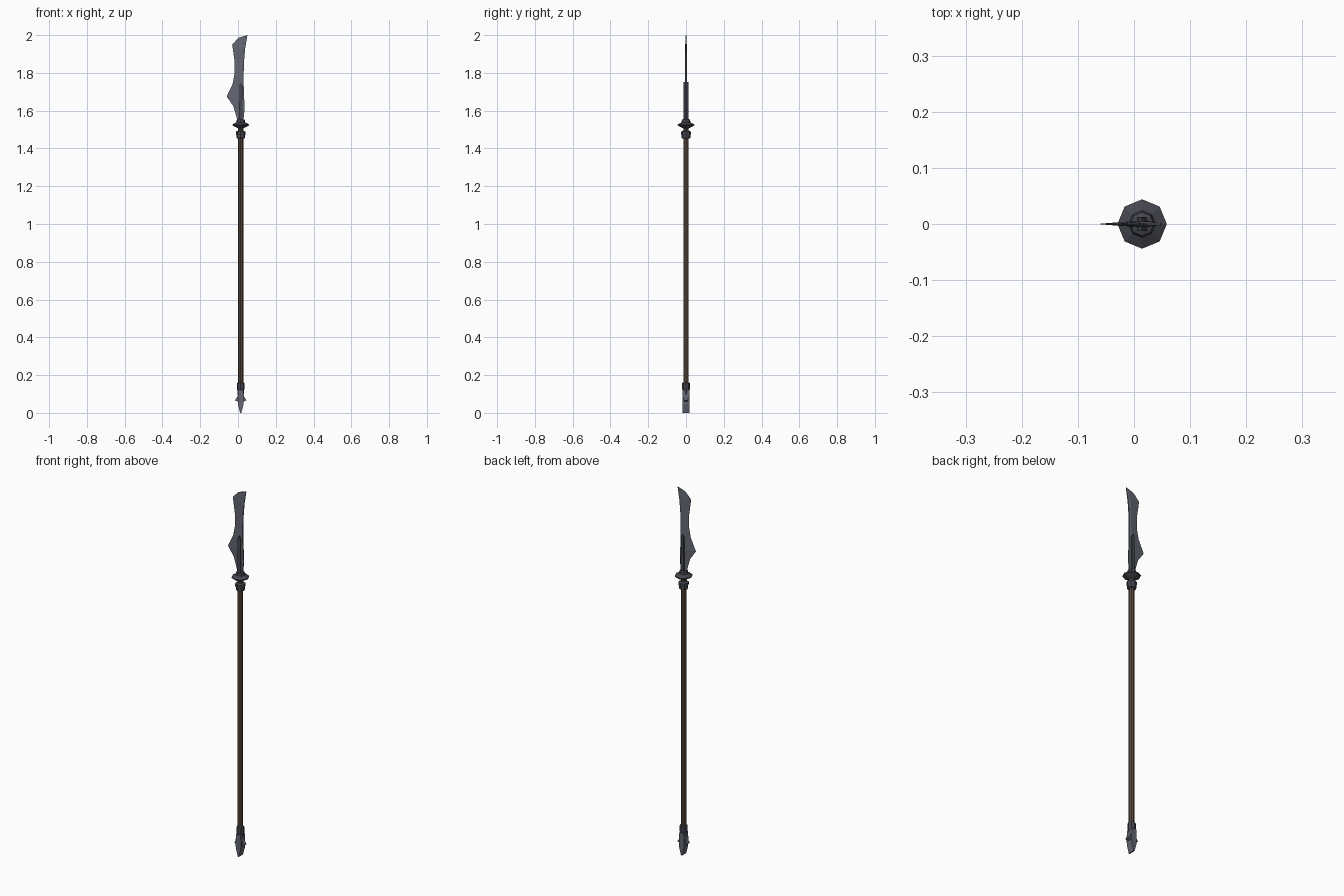
import bpy, bmesh, math

if "Cube" in bpy.data.objects:
    bpy.data.objects.remove(bpy.data.objects["Cube"])

CX = 0.0145  # pole axis in x


def material(name, rgb):
    m = bpy.data.materials.new(name)
    m.diffuse_color = (*rgb, 1)
    m.use_nodes = True
    m.node_tree.nodes["Principled BSDF"].inputs["Base Color"].default_value = m.diffuse_color
    return m


STEEL = material("blade steel", (0.125, 0.135, 0.165))
IRON = material("dark iron", (0.060, 0.062, 0.078))
WOOD = material("brown wood", (0.105, 0.070, 0.048))


def finish(name, bm, mat):
    bmesh.ops.recalc_face_normals(bm, faces=bm.faces)
    me = bpy.data.meshes.new(name)
    bm.to_mesh(me)
    bm.free()
    me.materials.append(mat)
    ob = bpy.data.objects.new(name, me)
    bpy.context.collection.objects.link(ob)
    return ob


def loft(name, rings, mat):
    """Bridge equal-length closed rings and cap both ends."""
    bm = bmesh.new()
    rows = [[bm.verts.new(p) for p in ring] for ring in rings]
    n = len(rows[0])
    for a, b in zip(rows, rows[1:]):
        for i in range(n):
            j = (i + 1) % n
            bm.faces.new((a[i], a[j], b[j], b[i]))
    bm.faces.new(rows[0])
    bm.faces.new(rows[-1])
    return finish(name, bm, mat)


def lathe(name, profile, mat, sides=8):
    angles = [2 * math.pi * i / sides for i in range(sides)]
    return loft(name, [[(CX + r * math.cos(a), r * math.sin(a), z)
                        for a in angles] for r, z in profile], mat)


def plate(name, outline, half_y, mat):
    """Extrude an x-z outline symmetrically in y."""
    return loft(name, [[(CX + x, y, z) for x, z in outline]
                       for y in (-half_y, half_y)], mat)


# Wooden pole and its iron fittings
lathe("pole", [(0.0142, 0.10), (0.0142, 1.52)], WOOD)
lathe("upper_collar", [(0.014, 1.452), (0.023, 1.455), (0.023, 1.470),
                       (0.026, 1.475), (0.026, 1.489), (0.014, 1.494)], IRON)
lathe("guard", [(0.014, 1.506), (0.028, 1.513), (0.044, 1.522), (0.044, 1.527),
                (0.024, 1.538), (0.021, 1.552), (0.011, 1.556)], IRON)
lathe("butt_collar", [(0.014, 0.162), (0.020, 0.158), (0.020, 0.125),
                      (0.017, 0.120), (0.015, 0.075)], IRON)

# Rib clamping the blade
plate("blade_rib", [(-0.009, 1.545), (0.009, 1.545), (0.008, 1.735),
                    (0.0, 1.752), (-0.008, 1.735)], 0.0125, IRON)

# Blade: cutting edge (x, z), back (x, z), thickness factor
rows = [((0.000, 1.540), (0.028, 1.540), 1.0),
        ((-0.025, 1.625), (0.035, 1.610), 1.0),
        ((-0.060, 1.675), (0.033, 1.660), 1.0),
        ((-0.029, 1.740), (0.030, 1.740), 1.0),
        ((-0.019, 1.790), (0.030, 1.795), 0.95),
        ((-0.018, 1.860), (0.032, 1.860), 0.9),
        ((-0.031, 1.950), (0.038, 1.930), 0.8),
        ((0.003, 1.986), (0.050, 2.000), 0.3)]
rings = []
for (ex, ez), (bx, bz), t in rows:
    mx, mz = ex + 0.78 * (bx - ex), ez + 0.78 * (bz - ez)
    rings.append([(ex, -0.0006, ez), (mx, -0.006 * t, mz), (bx, -0.0035 * t, bz),
                  (bx, 0.0035 * t, bz), (mx, 0.006 * t, mz), (ex, 0.0006, ez)])
loft("blade", rings, STEEL)

# Wedge-shaped butt spike with a barb on each side
plate("butt_spike", [(-0.013, 0.122), (0.013, 0.122), (0.016, 0.085),
                     (0.015, 0.045), (0.003, 0.0), (-0.003, 0.0),
                     (-0.015, 0.045), (-0.016, 0.085)], 0.0185, STEEL)
for side, s in (("left", -1), ("right", 1)):
    plate(f"{side}_barb", [(s * 0.010, 0.112), (s * 0.018, 0.085),
                           (s * 0.031, 0.066), (s * 0.010, 0.058)], 0.010, STEEL)
